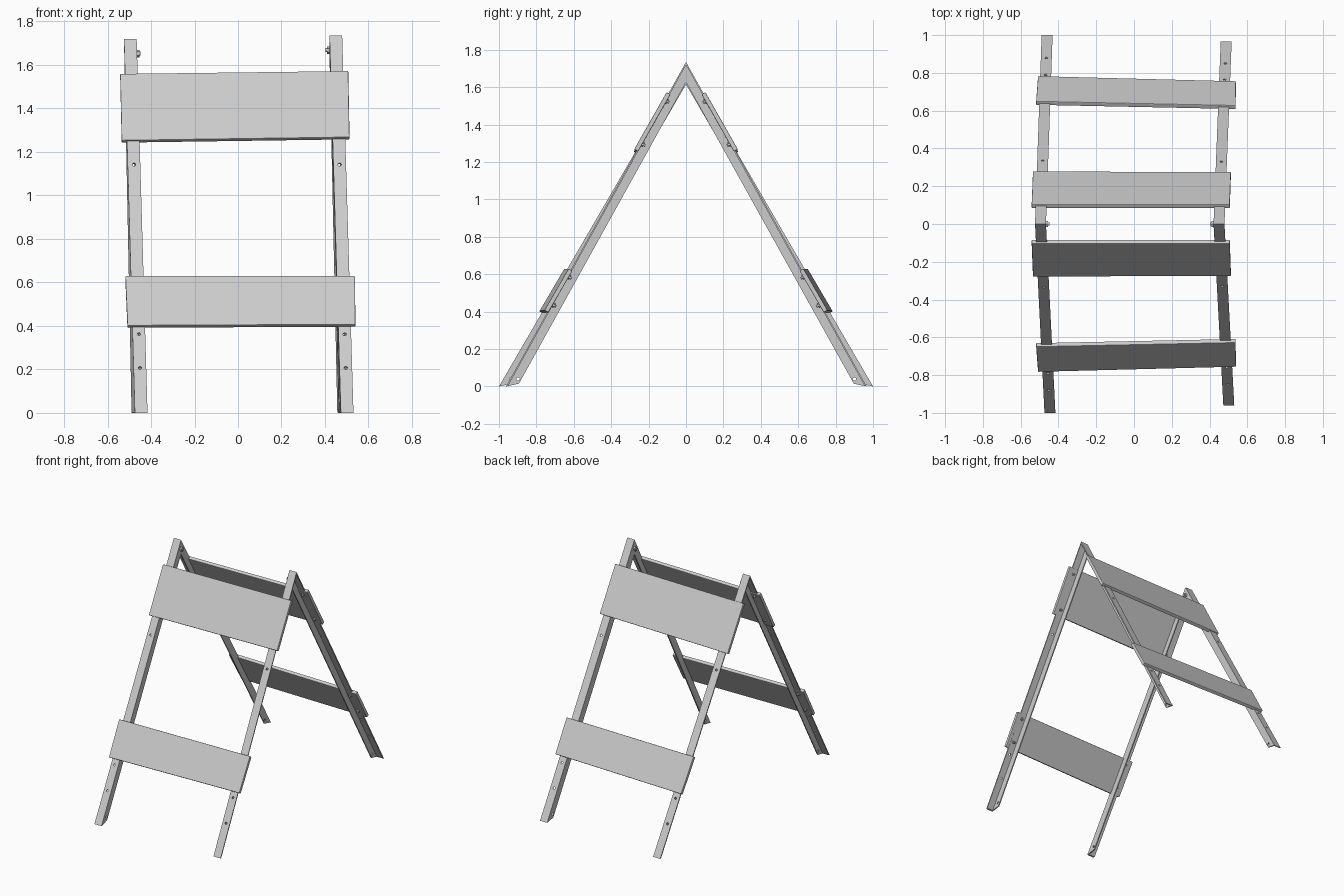
import bpy, bmesh, math
from mathutils import Vector

if "Cube" in bpy.data.objects:
    bpy.data.objects.remove(bpy.data.objects["Cube"])

W, T = 0.058, 0.008          # angle-iron flange width and wall thickness


def mesh_object(name, bm):
    bmesh.ops.recalc_face_normals(bm, faces=bm.faces[:])
    me = bpy.data.meshes.new(name)
    bm.to_mesh(me)
    bm.free()
    ob = bpy.data.objects.new(name, me)
    bpy.context.collection.objects.link(ob)
    return ob


def loft(name, ring_a, ring_b):
    """Closed prism between two matching outlines."""
    bm = bmesh.new()
    a = [bm.verts.new(p) for p in ring_a]
    b = [bm.verts.new(p) for p in ring_b]
    bm.faces.new(a)
    bm.faces.new(b[::-1])
    for i in range(len(a)):
        j = (i + 1) % len(a)
        bm.faces.new((a[i], b[i], b[j], a[j]))
    return mesh_object(name, bm)


def rod(bm, p, q, r, sides=12):
    """Cylinder from p to q."""
    d = q - p
    m = d.to_track_quat('Z', 'Y').to_matrix().to_4x4()
    m.translation = (p + q) / 2
    bmesh.ops.create_cone(bm, cap_ends=True, segments=sides, radius1=r,
                          radius2=r, depth=d.length, matrix=m)


def build_leg(name, xt, zt, xb, yb, inner):
    """Mitred L-section leg; inner = x direction of the side flange."""
    length = math.hypot(yb, zt)
    out = Vector((0, math.copysign(zt, yb), abs(yb))) / length

    def point(u, v, z):
        t = 1 - (z + v * length / abs(yb)) / zt
        return Vector((xt + (xb - xt) * t + u, yb * t, z))

    h = W / 2 * inner
    profile = [(-h, 0), (h, 0), (h, 0.053), (h - T * inner, 0.053),
               (h - T * inner, T), (-h, T)]
    top = [point(u, v, zt - v * length / abs(yb)) for u, v in profile]
    foot = [point(u, v, 0.28 * v) for u, v in profile]
    leg = loft(name, top, foot)

    # adjustment holes in the outer flange, foot hole in the side flange
    bm = bmesh.new()
    for z in (0.205, 0.36, 1.14):
        p = point(0, T / 2, z)
        rod(bm, p - out * 0.015, p + out * 0.015, 0.008)
    p = point(h, 0.037, 0.04)
    rod(bm, p - Vector((0.02, 0, 0)), p + Vector((0.02, 0, 0)), 0.009)
    cutter = mesh_object("hole_cutter", bm)
    cutter.hide_render = True
    mod = leg.modifiers.new("holes", 'BOOLEAN')
    mod.operation, mod.object, mod.solver = 'DIFFERENCE', cutter, 'EXACT'
    bpy.context.view_layer.objects.active = leg
    bpy.ops.object.modifier_apply(modifier="holes")
    bpy.data.objects.remove(cutter)

    # panel fixings: shank and nut behind the flange
    bm = bmesh.new()
    for z in (0.44, 0.59, 1.30, 1.53):
        p = point(-0.004 * inner, 0, z)
        rod(bm, p + out * 0.004, p - out * 0.026, 0.006)
        rod(bm, p - out * T, p - out * 0.017, 0.012, 6)
    mesh_object(name + "_fixings", bm)


def build_panel(name, corners, side, t=0.024):
    """Board from its four outer corners; side is -1 front, 1 back."""
    c = [Vector((x, -y * side, z)) for x, y, z in corners]
    n = (c[1] - c[0]).cross(c[3] - c[0]).normalized()
    if n.y * side > 0:
        n = -n
    ob = loft(name, c, [p + n * t for p in c])
    bev = ob.modifiers.new("soft_edges", 'BEVEL')
    bev.width, bev.segments = 0.004, 2


# four legs: top x, top z, foot x, foot y, flange direction
build_leg("front_left_leg", -0.495, 1.72, -0.445, -1.0, 1)
build_leg("front_right_leg", 0.45, 1.735, 0.502, -0.962, -1)
build_leg("back_left_leg", -0.495, 1.72, -0.460, 1.0, 1)
build_leg("back_right_leg", 0.45, 1.735, 0.488, 0.966, -1)

# boards, identical on both leaves
upper = [(-0.542, -0.104, 1.56), (0.507, -0.104, 1.573),
         (0.513, -0.277, 1.268), (-0.535, -0.279, 1.253)]
lower = [(-0.518, -0.650, 0.63), (0.538, -0.628, 0.63),
         (0.540, -0.757, 0.407), (-0.508, -0.784, 0.402)]
for side, label in ((-1, "front"), (1, "back")):
    build_panel(label + "_upper_board", upper, side)
    build_panel(label + "_lower_board", lower, side)

# hinge bolts joining the front and back leaves
for label, x, z, d in (("left", -0.466, 1.652, 1), ("right", 0.421, 1.668, -1)):
    bm = bmesh.new()
    c = Vector((x, 0, z))
    X = Vector((d, 0, 0))
    rod(bm, c - X * 0.016, c + X * 0.018, 0.009)
    rod(bm, c, c + X * 0.012, 0.017, 6)
    rod(bm, c - X * 0.014, c - X * 0.008, 0.015, 16)
    mesh_object(label + "_hinge_bolt", bm)
